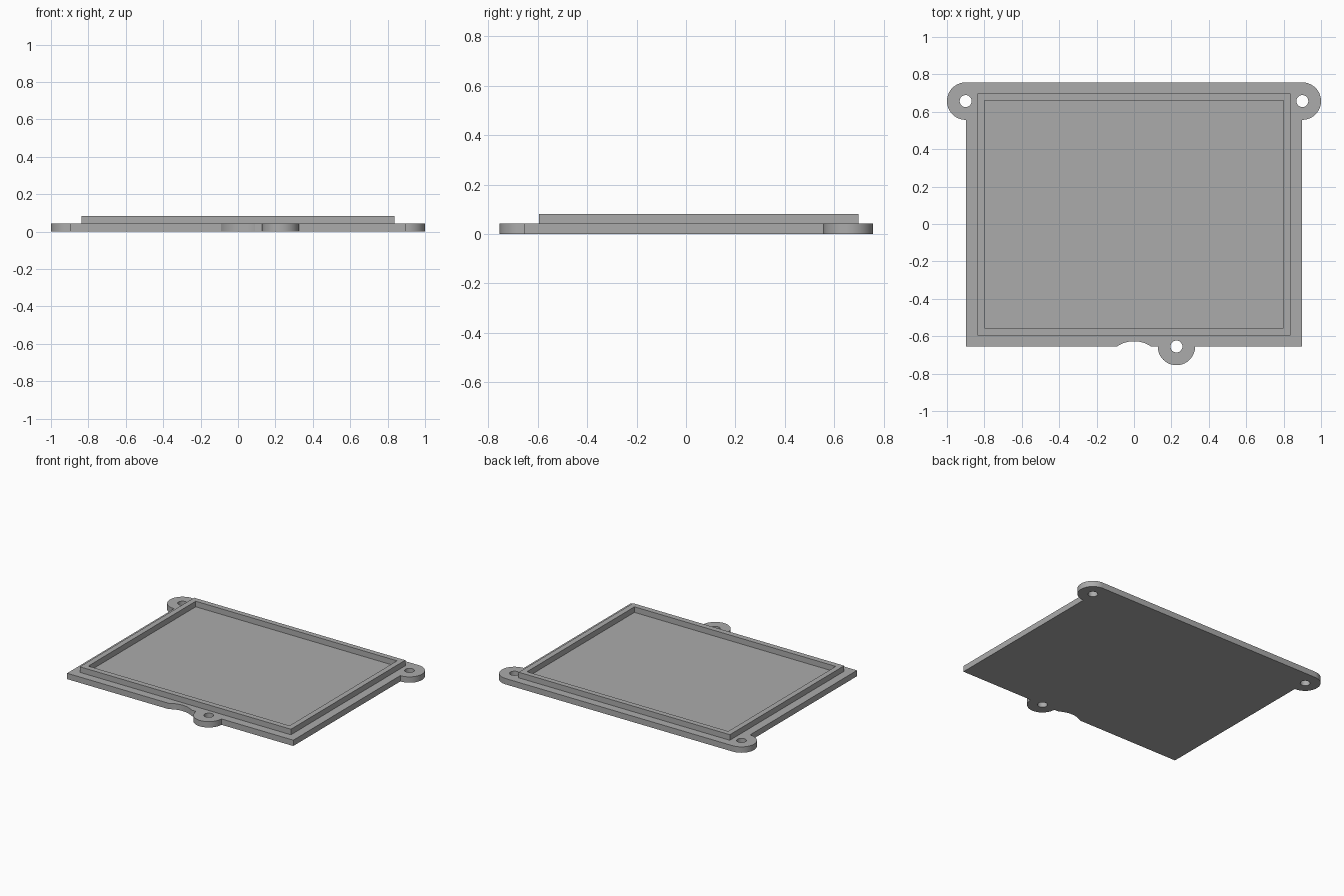
import bpy
import bmesh
from math import cos, sin, radians, atan2, degrees

if "Cube" in bpy.data.objects:
    bpy.data.objects.remove(bpy.data.objects["Cube"])

GREY = (0.41, 0.41, 0.41, 1)
grey = bpy.data.materials.new("plain grey")
grey.use_nodes = True
grey.diffuse_color = GREY
grey.node_tree.nodes["Principled BSDF"].inputs["Base Color"].default_value = GREY


def arc(cx, cy, r, start, end, steps=32):
    angles = [radians(start + (end - start) * i / steps) for i in range(steps + 1)]
    return [(cx + r * cos(a), cy + r * sin(a)) for a in angles]


def rectangle(x, y0, y1):
    return [(-x, y0), (x, y0), (x, y1), (-x, y1)]


def extrude_profile(name, loops, z0, z1):
    """Solid from closed outlines; inner outlines become openings."""
    curve = bpy.data.curves.new(name, "CURVE")
    curve.dimensions = "2D"
    curve.fill_mode = "BOTH"
    curve.extrude = (z1 - z0) / 2
    for loop in loops:
        spline = curve.splines.new("POLY")
        spline.points.add(len(loop) - 1)
        for point, (x, y) in zip(spline.points, loop):
            point.co = (x, y, 0, 1)
        spline.use_cyclic_u = True
    obj = bpy.data.objects.new(name, curve)
    bpy.context.collection.objects.link(obj)
    bpy.ops.object.select_all(action="DESELECT")
    obj.select_set(True)
    bpy.context.view_layer.objects.active = obj
    bpy.ops.object.convert(target="MESH")
    obj = bpy.context.object
    obj.name = name
    # Weld the caps to the walls and rest the part at its height
    bm = bmesh.new()
    bm.from_mesh(obj.data)
    bmesh.ops.remove_doubles(bm, verts=bm.verts, dist=0.0001)
    bmesh.ops.translate(bm, verts=bm.verts, vec=(0, 0, (z0 + z1) / 2))
    bmesh.ops.recalc_face_normals(bm, faces=bm.faces)
    bm.to_mesh(obj.data)
    bm.free()
    obj.data.materials.clear()
    obj.data.materials.append(grey)
    bpy.ops.object.shade_smooth_by_angle(angle=radians(30))
    return obj


# Main dimensions
SIDE, FRONT, EAR_Y = 0.897, -0.655, 0.657
EAR_X, TAB_X, EAR_R, HOLE_R = 0.9, 0.227, 0.1, 0.032
PLATE_TOP, RIM_TOP = 0.042, 0.082

# Base plate outline: finger notch, front tab and two rear ears
notch_y, notch_r = -0.79, 0.163
notch_angle = degrees(atan2(FRONT - notch_y, 0.091))
outline = [(-SIDE, FRONT)]
outline += arc(0, notch_y, notch_r, 180 - notch_angle, notch_angle)
outline += arc(TAB_X, FRONT, EAR_R, 180, 360)
outline += [(SIDE, FRONT), (SIDE, EAR_Y - EAR_R)]
outline += arc(EAR_X, EAR_Y, EAR_R, -90, 90)
outline += arc(-EAR_X, EAR_Y, EAR_R, 90, 270)
outline += [(-SIDE, EAR_Y - EAR_R)]

# Screw holes
holes = [arc(x, y, HOLE_R, 0, 348.75, 31)
         for x, y in ((-EAR_X, EAR_Y), (EAR_X, EAR_Y), (TAB_X, FRONT))]
extrude_profile("base_plate", [outline] + holes, 0, PLATE_TOP)

# Raised rim around the recessed panel
extrude_profile("raised_rim",
                [rectangle(0.837, -0.596, 0.699), rectangle(0.798, -0.556, 0.661)],
                PLATE_TOP, RIM_TOP)
